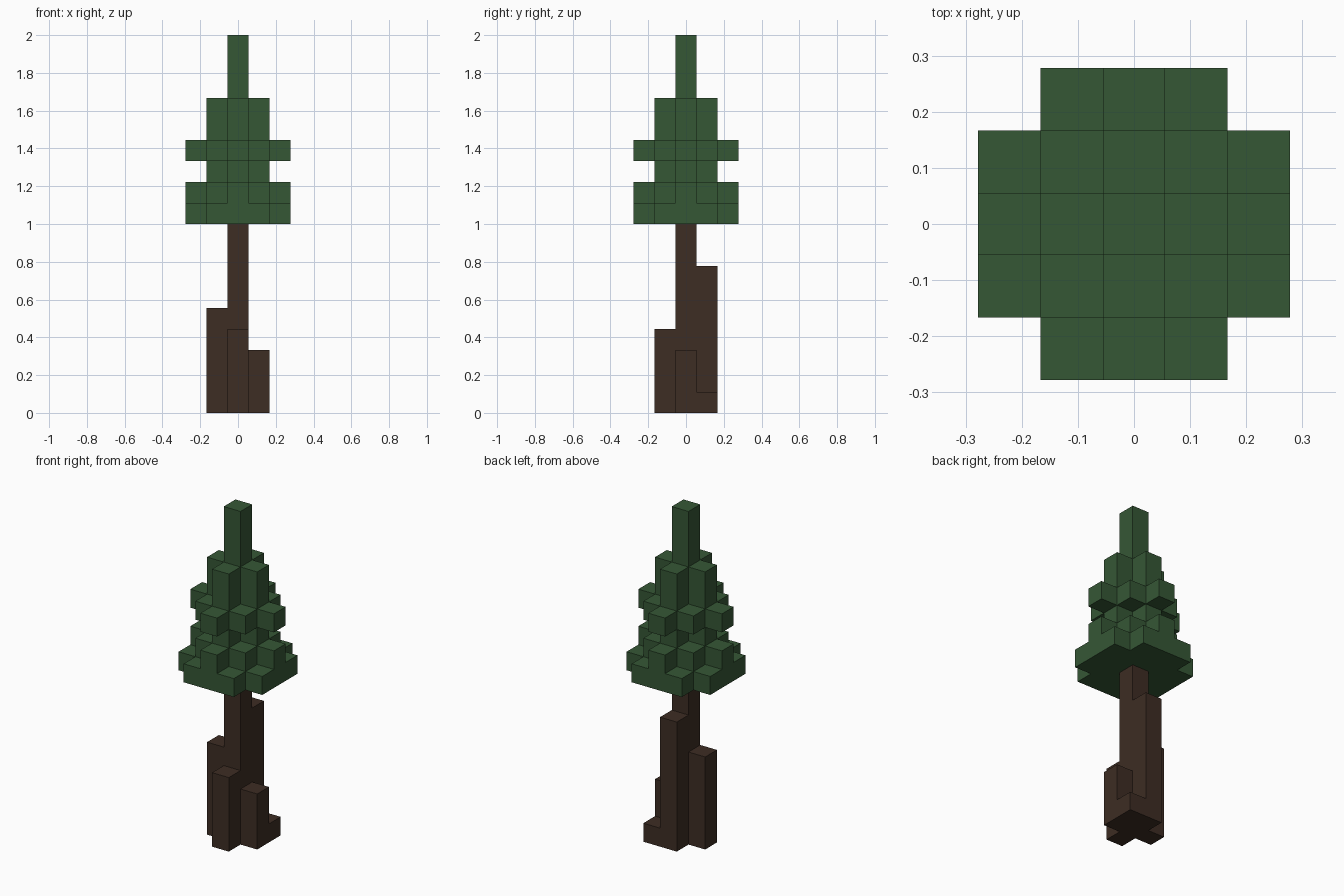
import bpy, bmesh
from mathutils import Vector

UNIT = 1 / 9  # edge length of one block

if "Cube" in bpy.data.objects:
    bpy.data.objects.remove(bpy.data.objects["Cube"], do_unlink=True)


def make_material(name, rgb):
    mat = bpy.data.materials.new(name)
    mat.use_nodes = True
    mat.diffuse_color = (*rgb, 1)
    bsdf = mat.node_tree.nodes["Principled BSDF"]
    bsdf.inputs["Base Color"].default_value = (*rgb, 1)
    bsdf.inputs["Roughness"].default_value = 0.9
    return mat


def diamond(reach, width, levels):
    """Blocks within a stepped diamond, for each level given."""
    span = range(-width, width + 1)
    return {(x, y, z) for z in levels for x in span for y in span
            if abs(x) + abs(y) <= reach}


def column(x, y, height):
    return {(x, y, z) for z in range(height)}


def build_blocks(name, cells, mat):
    """Outer skin of a set of blocks, with flat areas merged."""
    bm = bmesh.new()
    for cell in sorted(cells):
        centre = Vector(cell) + Vector((0, 0, 0.5))
        for axis in range(3):
            for sign in (-1, 1):
                normal = Vector((0, 0, 0))
                normal[axis] = sign
                if tuple(int(c + n) for c, n in zip(cell, normal)) in cells:
                    continue
                u = Vector((0, 0, 0))
                u[(axis + 1) % 3] = 0.5
                v = normal.cross(u)
                middle = centre + normal / 2
                corners = (-u - v, u - v, u + v, v - u)
                bm.faces.new([bm.verts.new((middle + c) * UNIT) for c in corners])
    bmesh.ops.remove_doubles(bm, verts=bm.verts, dist=0.001)
    bmesh.ops.dissolve_limit(bm, angle_limit=0.01, verts=bm.verts, edges=bm.edges)
    mesh = bpy.data.meshes.new(name)
    bm.to_mesh(mesh)
    bm.free()
    mesh.materials.append(mat)
    obj = bpy.data.objects.new(name, mesh)
    bpy.context.collection.objects.link(obj)
    return obj


bark = make_material("dark bark brown", (0.047, 0.026, 0.017))
needles = make_material("pine green", (0.036, 0.095, 0.036))

# Trunk with buttress columns of different heights and one low corner root
trunk = (column(0, 0, 9) | column(-1, 0, 5) | column(1, 0, 3)
         | column(0, -1, 4) | column(0, 1, 7) | column(1, 1, 1))
build_blocks("trunk", trunk, bark)

# Foliage: wide skirt, stepped tiers, narrow crown and tip
foliage = (diamond(3, 2, [9])
           | diamond(2, 2, [10, 12])
           | diamond(1, 1, [11, 13, 14])
           | diamond(0, 0, range(15, 18)))
build_blocks("foliage", foliage, needles)
